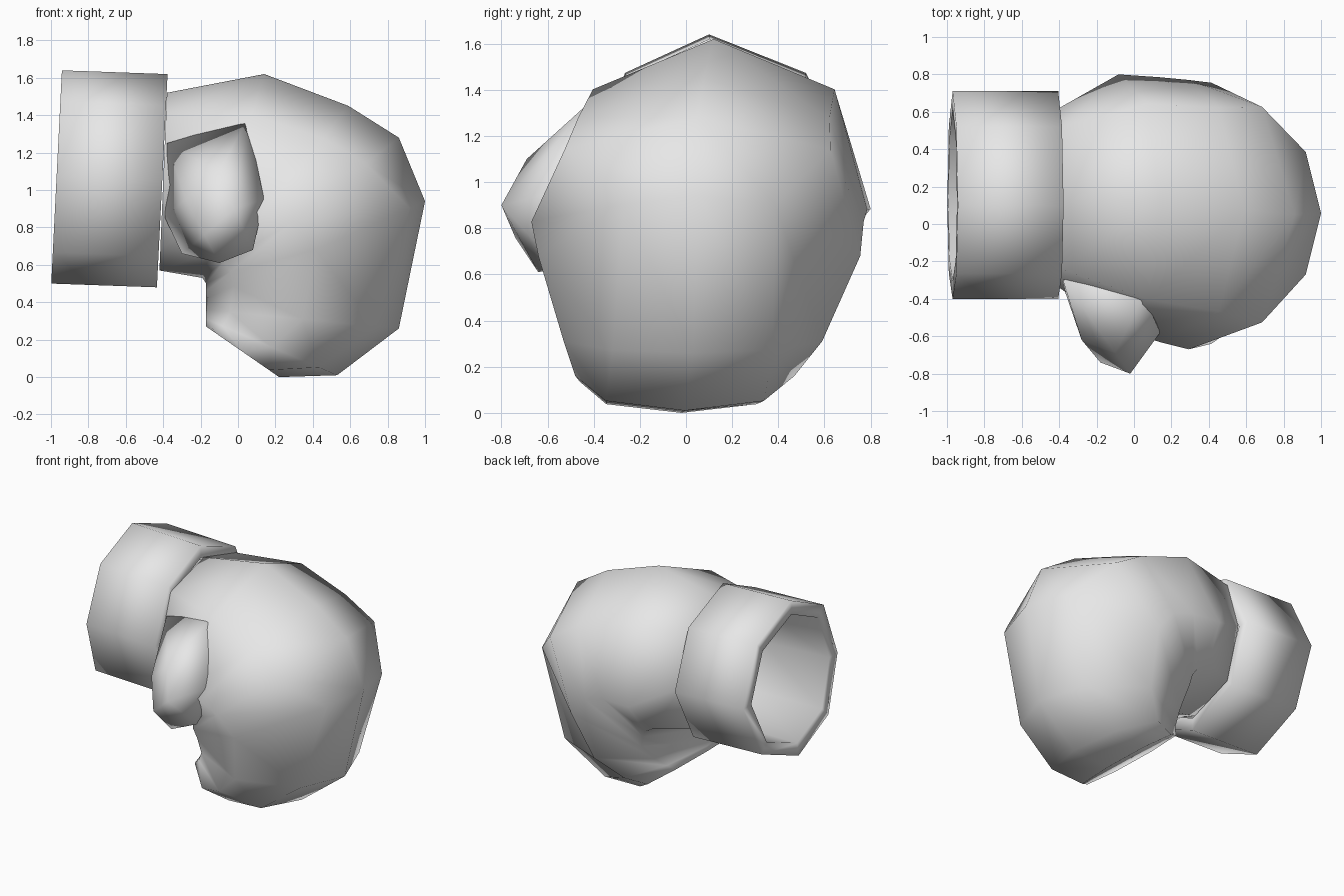
import bpy, bmesh, math
from mathutils import Vector

if "Cube" in bpy.data.objects:
    bpy.data.objects.remove(bpy.data.objects["Cube"], do_unlink=True)

GREY = (0.8, 0.8, 0.8, 1)
grey = bpy.data.materials.new("plain_grey")
grey.use_nodes = True
grey.diffuse_color = GREY
grey.node_tree.nodes["Principled BSDF"].inputs["Base Color"].default_value = GREY


def finish(name, bm):
    bmesh.ops.recalc_face_normals(bm, faces=bm.faces)
    for face in bm.faces:
        face.smooth = True
    mesh = bpy.data.meshes.new(name)
    bm.to_mesh(mesh)
    bm.free()
    mesh.materials.append(grey)
    bpy.context.collection.objects.link(bpy.data.objects.new(name, mesh))


def loft(bm, rings):
    loops = [[bm.verts.new(p) for p in ring] for ring in rings]
    for a, b in zip(loops, loops[1:]):
        for i in range(len(a)):
            j = (i + 1) % len(a)
            bm.faces.new((a[i], a[j], b[j], b[i]))
    return loops


# Cuff: hollow eight-sided sleeve, tilted slightly, closed at the wrist
def cuff_ring(x, z, scale):
    ring = []
    for i in range(8):
        a = math.radians(45 * i)
        dy = 0.555 * math.cos(a) - 0.055 * math.sin(a) ** 2
        dz = 0.57 * math.sin(a)
        ring.append(Vector((x + 0.05 * dz * scale, 0.155 + dy * scale, z + dz * scale)))
    return ring


bm = bmesh.new()
loops = loft(bm, [cuff_ring(-0.43, 1.05, 0.80), cuff_ring(-0.97, 1.07, 0.83),
                  cuff_ring(-0.97, 1.07, 1), cuff_ring(-0.405, 1.05, 1),
                  cuff_ring(-0.405, 1.05, 0.84)])
bm.faces.new(loops[0])
finish("cuff", bm)


# Fist: rounded sections fanning from the wrist over the knuckles to the fingertips
def fist_ring(inner, outer, front, back, side, corner, corner_width):
    inner, outer = Vector((inner[0], 0, inner[1])), Vector((outer[0], 0, outer[1]))
    mid, half = (inner + outer) / 2, (outer - inner) / 2
    centre, width = (front + back) / 2, (back - front) / 2
    shape = [(1, 0), (corner, corner_width), (side, 1), (-0.75, 0.72),
             (-1, 0), (-0.75, -0.72), (side, -1), (corner, -corner_width)]
    return [mid + half * r + Vector((0, centre + width * s, 0)) for r, s in shape]


# inner point, outer point, front y, back y, side height, corner height, corner width
sections = [
    ((-0.42, 0.57), (-0.38, 1.52), -0.34, 0.62, 0.0, 0.76, 0.80),
    ((-0.19, 0.53), (0.14, 1.62), -0.56, 0.80, -0.35, 0.60, 0.77),
    ((-0.17, 0.50), (0.59, 1.45), -0.63, 0.785, -0.20, 0.64, 0.77),
    ((-0.17, 0.46), (0.86, 1.28), -0.67, 0.77, -0.10, 0.66, 0.80),
    ((-0.17, 0.42), (1.00, 0.94), -0.64, 0.755, 0.0, 0.86, 0.47),
    ((-0.17, 0.36), (0.86, 0.26), -0.53, 0.59, 0.0, 0.76, 0.62),
    ((-0.17, 0.31), (0.53, 0.01), -0.48, 0.47, 0.0, 0.72, 0.72),
    ((-0.17, 0.27), (0.22, 0.00), -0.46, 0.42, 0.0, 0.72, 0.74),
]
bm = bmesh.new()
loops = loft(bm, [fist_ring(*s) for s in sections])
bm.faces.new(loops[0])
bm.faces.new(loops[-1])
finish("fist", bm)

# Thumb: blunt wedge flowing from the back of the hand, folded against the front
thumb_points = [
    (-0.39, -0.30, 0.85), (-0.38, -0.30, 1.25), (-0.30, -0.35, 0.66),
    (-0.28, -0.62, 0.95), (-0.18, -0.74, 0.76), (-0.02, -0.80, 0.90),
    (-0.10, -0.64, 0.61), (0.08, -0.60, 0.68), (0.14, -0.58, 0.95),
    (-0.10, -0.69, 1.10), (0.0, -0.47, 1.24), (0.05, -0.38, 1.38),
    (0.05, -0.20, 0.90),
]
bm = bmesh.new()
for p in thumb_points:
    bm.verts.new(p)
bmesh.ops.convex_hull(bm, input=bm.verts)
bmesh.ops.delete(bm, geom=[v for v in bm.verts if not v.link_faces], context="VERTS")
finish("thumb", bm)
